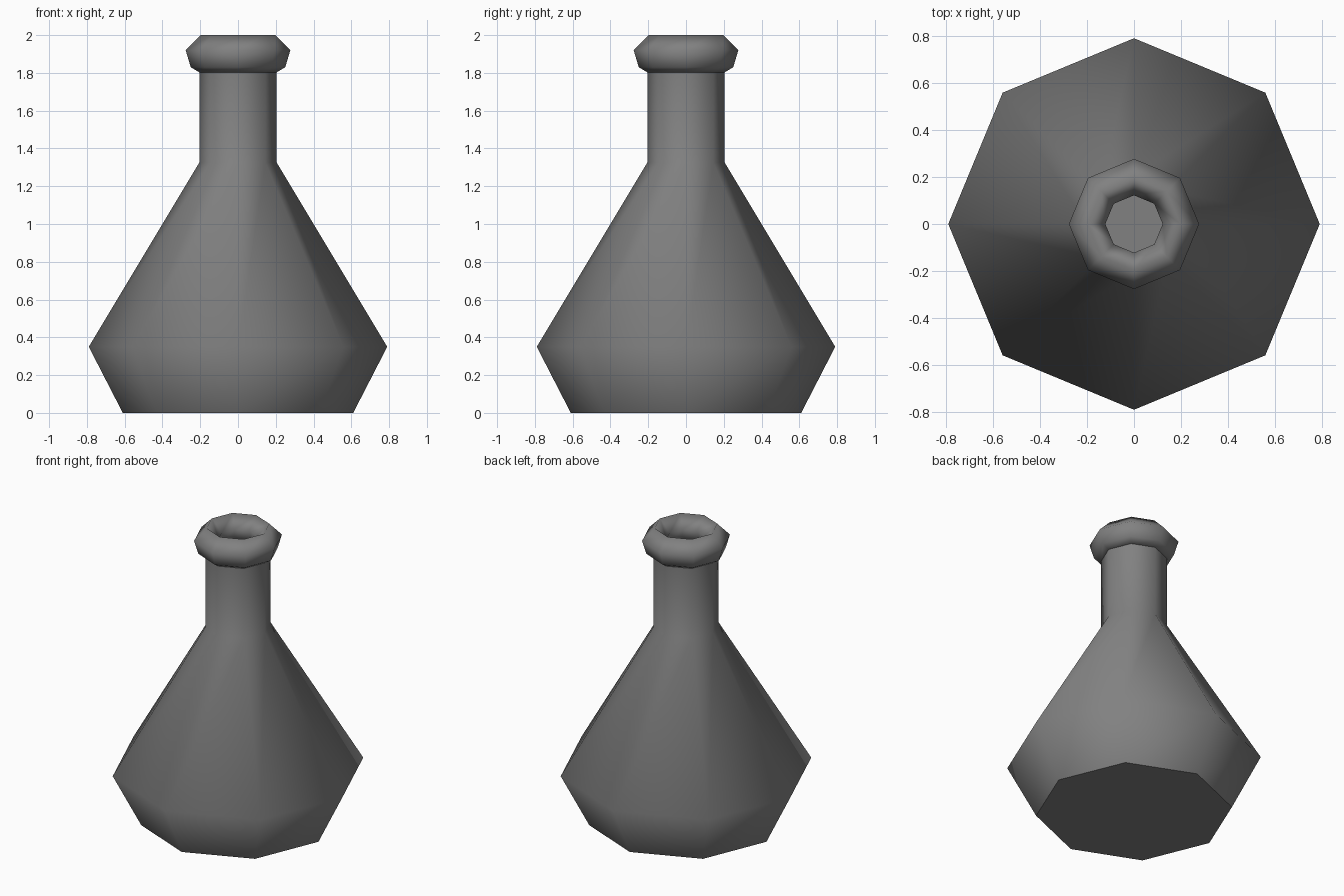
import bpy
import bmesh
import math

SIDES = 8

cube = bpy.data.objects.get("Cube")
if cube:
    bpy.data.objects.remove(cube, do_unlink=True)

# Single dark grey glass colour
grey = bpy.data.materials.new("grey_glass")
grey.use_nodes = True
colour = (0.22, 0.22, 0.22, 1)
grey.diffuse_color = colour
grey.node_tree.nodes["Principled BSDF"].inputs["Base Color"].default_value = colour


def lathe(name, profile, closed=False, floor=False):
    """Turn (radius, height) points about z into an eight-sided smooth shell."""
    bm = bmesh.new()
    rings = []
    for radius, height in profile:
        ring = []
        for i in range(SIDES):
            a = math.tau * i / SIDES
            ring.append(bm.verts.new((radius * math.cos(a), radius * math.sin(a), height)))
        rings.append(ring)
    pairs = list(zip(rings, rings[1:]))
    if closed:
        pairs.append((rings[-1], rings[0]))
    for low, high in pairs:
        for i in range(SIDES):
            j = (i + 1) % SIDES
            bm.faces.new((low[i], low[j], high[j], high[i])).smooth = True
    if floor:
        # Flat base with a crisp edge
        base = bm.faces.new(list(reversed(rings[0])))
        for edge in base.edges:
            edge.smooth = False
    mesh = bpy.data.meshes.new(name)
    bm.to_mesh(mesh)
    bm.free()
    mesh.materials.append(grey)
    obj = bpy.data.objects.new(name, mesh)
    bpy.context.collection.objects.link(obj)
    return obj


# Flask body: base, belly, sloping shoulder and straight neck
lathe("flask_body", [(0.61, 0), (0.79, 0.35), (0.205, 1.325), (0.205, 1.81)], floor=True)

# Rounded collar around the mouth
lathe("mouth_rim", [(0.2, 1.8), (0.25, 1.83), (0.277, 1.92), (0.197, 2.0),
                    (0.122, 1.92), (0.15, 1.83)], closed=True)
